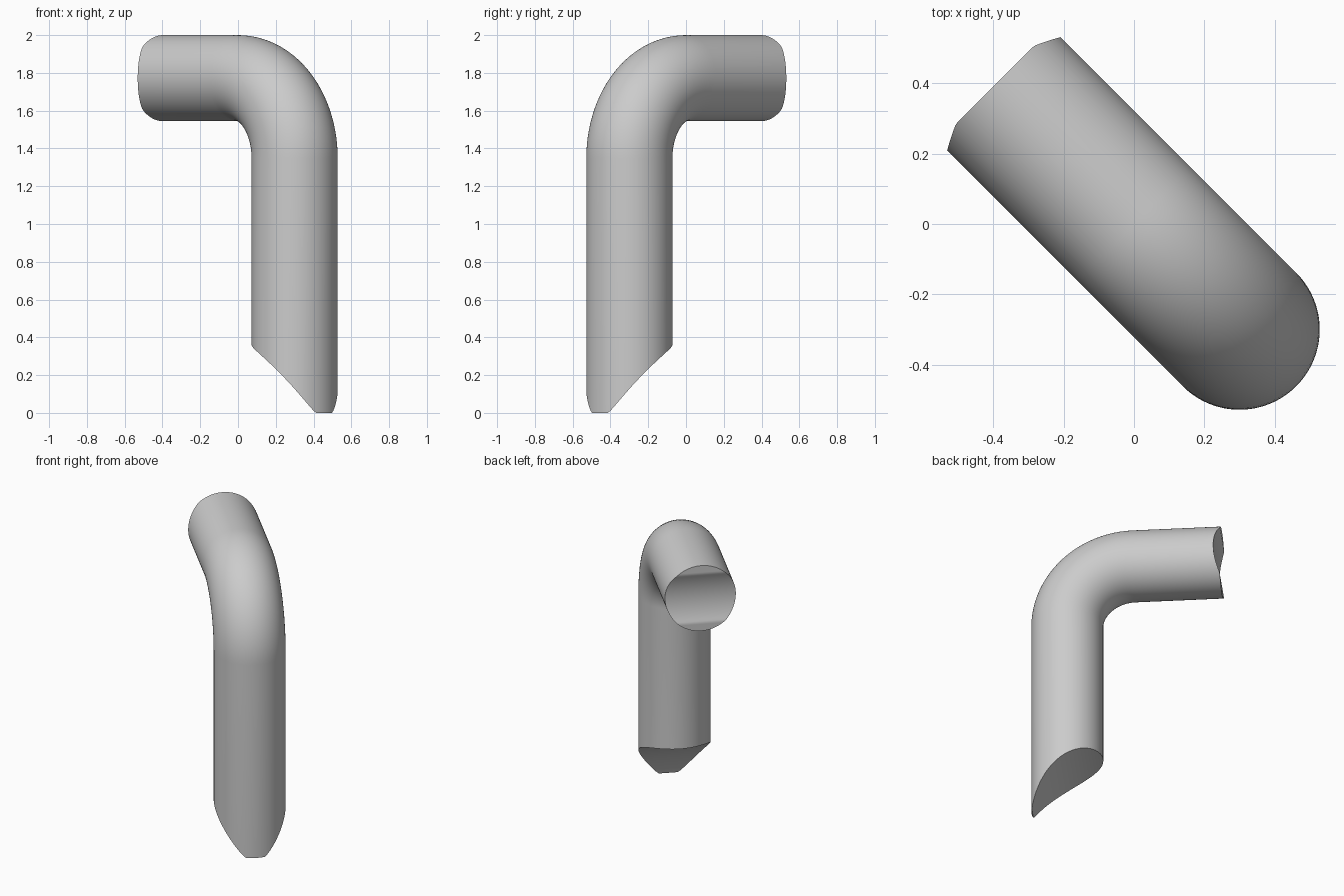
import bpy
import bmesh
from math import sin, cos, pi, sqrt, radians

cube = bpy.data.objects.get("Cube")
if cube:
    bpy.data.objects.remove(cube, do_unlink=True)

RADIUS = 0.228       # tube radius
BEND = 0.424         # bend radius of the centre line
TOP = 2 - RADIUS     # height of the horizontal centre line
SIDES = 96
BEND_STEPS = 24


def foot_height(u):
    """Concave slanted cut at the foot, with a narrow flat tip."""
    return max(0, sqrt(max(0, 0.533 ** 2 - (u - 0.29) ** 2)) - 0.157)


def mouth_reach(h):
    """Shallow concave groove across the open end, flat above and below."""
    return min(0.559, 0.923 - sqrt(0.4 ** 2 - h ** 2))


bm = bmesh.new()
angles = [2 * pi * i / SIDES for i in range(SIDES)]


def ring(point):
    return [bm.verts.new(point(RADIUS * cos(a), RADIUS * sin(a))) for a in angles]


def bend_ring(phi):
    return ring(lambda u, t: ((u - BEND) * cos(phi), t,
                              TOP - BEND + (BEND - u) * sin(phi)))


# Rings: foot, bend, mouth
rings = [ring(lambda u, t: (u - BEND, t, foot_height(u)))]
rings += [bend_ring(pi / 2 * k / BEND_STEPS) for k in range(BEND_STEPS + 1)]
rings.append(ring(lambda u, t: (mouth_reach(u), t, TOP - u)))

# Tube wall
for low, high in zip(rings, rings[1:]):
    for i in range(SIDES):
        j = (i + 1) % SIDES
        bm.faces.new((low[i], low[j], high[j], high[i]))

# End caps: strips straight across the tube
for end in (rings[0], rings[-1]):
    for i in range(SIDES // 2):
        strip = (end[i], end[i + 1], end[-i - 1], end[-i])
        bm.faces.new(list(dict.fromkeys(strip)))

bmesh.ops.recalc_face_normals(bm, faces=bm.faces)
mesh = bpy.data.meshes.new("bent_pipe")
bm.to_mesh(mesh)
bm.free()

pipe = bpy.data.objects.new("bent_pipe", mesh)
bpy.context.collection.objects.link(pipe)
pipe.rotation_euler.z = radians(135)

# Colour
grey = bpy.data.materials.new("light_grey")
grey.use_nodes = True
color = (0.6, 0.6, 0.6, 1)
grey.diffuse_color = color
grey.node_tree.nodes["Principled BSDF"].inputs["Base Color"].default_value = color
mesh.materials.append(grey)

# Smooth wall, sharp rims
bpy.ops.object.select_all(action="DESELECT")
pipe.select_set(True)
bpy.context.view_layer.objects.active = pipe
bpy.ops.object.shade_smooth_by_angle(angle=radians(20))
